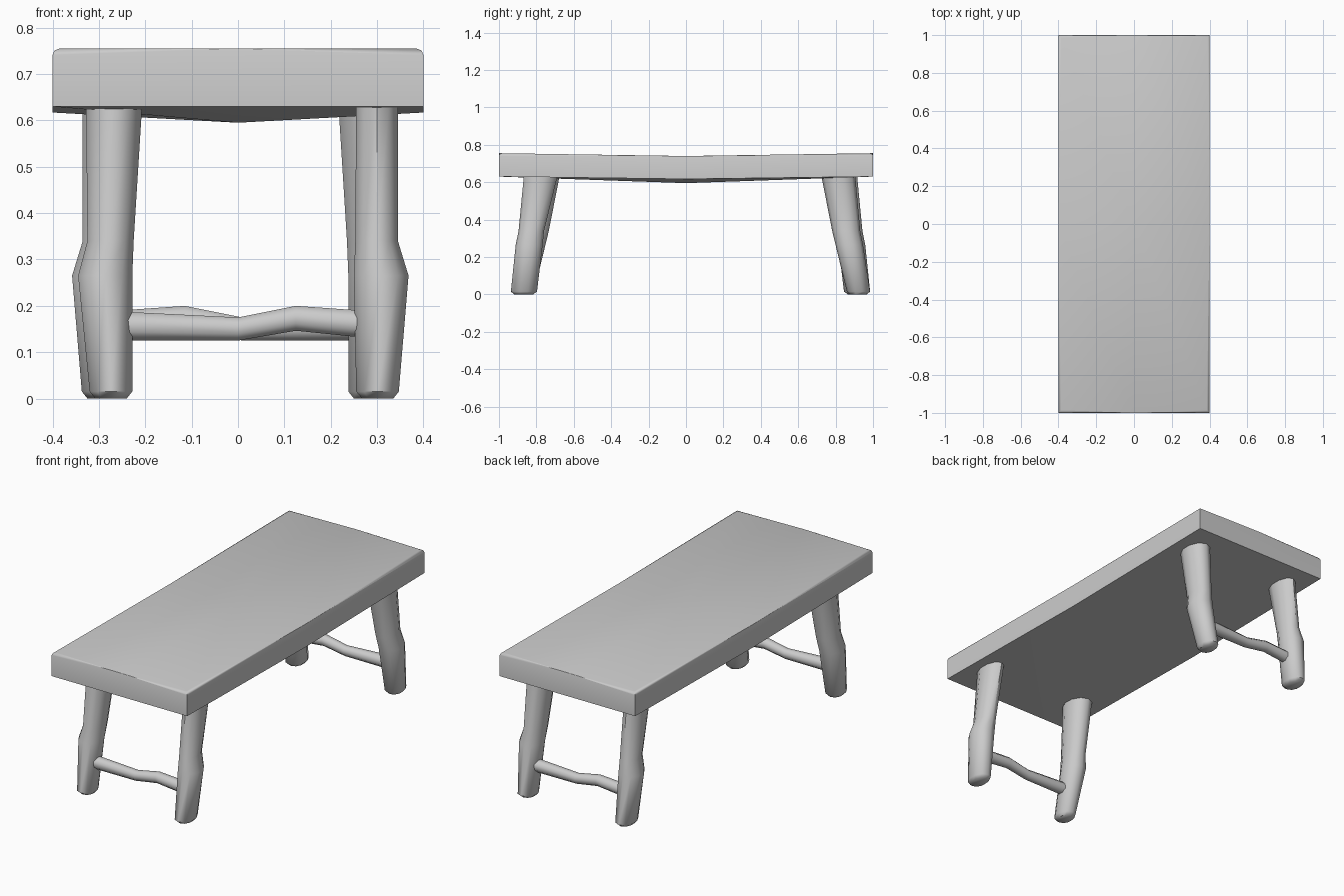
import bpy, bmesh, math
from mathutils import Matrix, Vector

if "Cube" in bpy.data.objects:
    bpy.data.objects.remove(bpy.data.objects["Cube"], do_unlink=True)

grey = bpy.data.materials.new("plain grey")
grey.use_nodes = True
COLOUR = (0.6, 0.6, 0.6, 1)
grey.diffuse_color = COLOUR
grey.node_tree.nodes["Principled BSDF"].inputs["Base Color"].default_value = COLOUR

# The far pair of legs is the near pair turned half way round
HALF_TURN = Matrix.Translation((0.01, 0.048, 0)) @ Matrix.Rotation(math.pi, 4, 'Z')


def finish(bm, name, angle=50):
    bmesh.ops.recalc_face_normals(bm, faces=bm.faces)
    mesh = bpy.data.meshes.new(name)
    bm.to_mesh(mesh)
    bm.free()
    mesh.materials.append(grey)
    ob = bpy.data.objects.new(name, mesh)
    bpy.context.collection.objects.link(ob)
    bpy.ops.object.select_all(action='DESELECT')
    ob.select_set(True)
    bpy.context.view_layer.objects.active = ob
    bpy.ops.object.shade_smooth_by_angle(angle=math.radians(angle))
    return ob


def loft(bm, rings):
    """Skin a list of point rings and cap both ends."""
    loops = [[bm.verts.new(p) for p in ring] for ring in rings]
    n = len(loops[0])
    for a, b in zip(loops, loops[1:]):
        for i in range(n):
            j = (i + 1) % n
            bm.faces.new((a[i], a[j], b[j], b[i]))
    bm.faces.new(loops[0])
    bm.faces.new(loops[-1])


def circle(n):
    return [(math.cos(t), math.sin(t)) for t in
            (2 * math.pi * (i + 0.5) / n for i in range(n))]


def leg(name, sections, turn):
    """sections: z, x from, x to, y from, y to"""
    bm = bmesh.new()
    rings = []
    for z, x0, x1, y0, y1 in sections:
        rings.append([turn @ Vector(((x0 + x1) / 2 + c * (x1 - x0) / 2 * 1.05,
                                     (y0 + y1) / 2 + s * (y1 - y0) / 2 * 1.05, z))
                      for c, s in circle(10)])
    loft(bm, rings)
    finish(bm, name)


def stretcher(name, path, turn):
    bm = bmesh.new()
    loft(bm, [[turn @ Vector((x, y + c * r, z + s * r)) for c, s in circle(8)]
              for x, y, z, r in path])
    finish(bm, name, 60)


# Plank top: sagging top face and a keel-shaped underside
bm = bmesh.new()
rings = []
for y, top, edge, keel in ((-1, 0.755, 0.63, 0.63), (0, 0.74, 0.617, 0.595), (1, 0.755, 0.63, 0.63)):
    rings.append([Vector(p) for p in ((-0.4, y, edge), (0, y, keel), (0.4, y, edge),
                                      (0.4, y, top), (0, y, top), (-0.4, y, top))])
loft(bm, rings)
top_edges = [e for e in bm.edges if all(v.co.z > 0.7 for v in e.verts)
             and (all(abs(v.co.x) > 0.39 for v in e.verts) or all(abs(v.co.y) > 0.99 for v in e.verts))]
bmesh.ops.bevel(bm, geom=top_edges, offset=0.014, segments=2, profile=0.5, affect='EDGES')
finish(bm, "table_top", 50)

# Gnarled legs, given as box extents up their height
KNEED_LEG = ((0, 0.268, 0.335, -0.915, -0.82),
             (0.015, 0.255, 0.347, -0.933, -0.80),
             (0.265, 0.25, 0.368, -0.907, -0.77),
             (0.34, 0.253, 0.345, -0.892, -0.762),
             (0.66, 0.255, 0.345, -0.86, -0.685))
PLAIN_LEG = ((0, -0.308, -0.24, -0.915, -0.83),
             (0.015, -0.32, -0.228, -0.933, -0.815),
             (0.265, -0.345, -0.228, -0.895, -0.755),
             (0.34, -0.325, -0.225, -0.88, -0.737),
             (0.66, -0.328, -0.205, -0.85, -0.675))
# Crooked bar between each pair of legs
BAR = ((-0.27, -0.85, 0.157, 0.034), (0, -0.85, 0.15, 0.027),
       (0.125, -0.85, 0.173, 0.029), (0.3, -0.85, 0.158, 0.032))

for side, turn in (("front", Matrix.Identity(4)), ("back", HALF_TURN)):
    leg(side + "_kneed_leg", KNEED_LEG, turn)
    leg(side + "_plain_leg", PLAIN_LEG, turn)
    stretcher(side + "_stretcher", BAR, turn)
